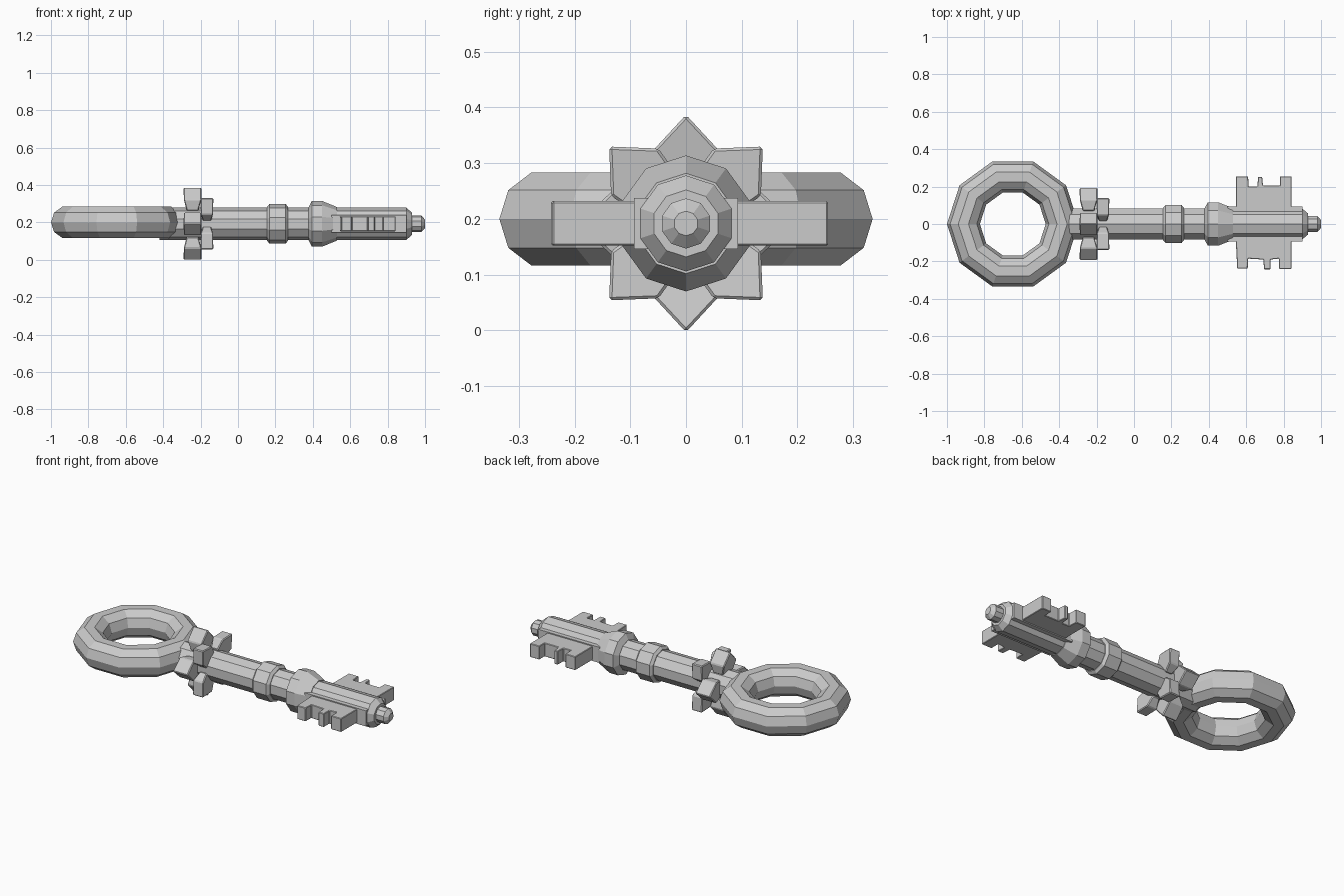
import bpy, bmesh
from math import sin, cos, pi

if "Cube" in bpy.data.objects:
    bpy.data.objects.remove(bpy.data.objects["Cube"])

ZC = 0.192  # height of the shaft axis


def finish(name, bm, bevel=0):
    bmesh.ops.recalc_face_normals(bm, faces=bm.faces)
    mesh = bpy.data.meshes.new(name)
    bm.to_mesh(mesh)
    bm.free()
    obj = bpy.data.objects.new(name, mesh)
    bpy.context.collection.objects.link(obj)
    if bevel:
        mod = obj.modifiers.new("bevel", 'BEVEL')
        mod.width = bevel
        mod.segments = 1
    return obj


def lathe(name, profile, sides=10):
    """Faceted solid around the shaft axis from (x, radius) pairs."""
    bm = bmesh.new()
    rings = [[bm.verts.new((x, r * sin(2 * pi * i / sides), ZC + r * cos(2 * pi * i / sides)))
              for i in range(sides)] for x, r in profile]
    for a, b in zip(rings, rings[1:]):
        for i in range(sides):
            j = (i + 1) % sides
            bm.faces.new((a[i], a[j], b[j], b[i]))
    bm.faces.new(rings[0])
    bm.faces.new(rings[-1])
    return finish(name, bm)


def plate(name, outline, z0, z1, bevel=0):
    """Top-view outline extruded upward."""
    bm = bmesh.new()
    face = bm.faces.new([bm.verts.new((x, y, z0)) for x, y in outline])
    res = bmesh.ops.extrude_face_region(bm, geom=[face])
    for v in res["geom"]:
        if isinstance(v, bmesh.types.BMVert):
            v.co.z = z1
    return finish(name, bm, bevel)


# Bow ring
bpy.ops.mesh.primitive_torus_add(major_segments=10, minor_segments=10, major_radius=0.264,
                                 minor_radius=0.088, location=(-0.648, 0, 0.2))
bpy.context.object.name = "bow_ring"

# Shaft with collars and stepped tip
lathe("shaft", [(-0.42, 0.086), (0.9, 0.086), (0.93, 0.06), (0.93, 0.045),
                (0.98, 0.045), (1.0, 0.022)])
lathe("middle_collar", [(0.155, 0.09), (0.168, 0.106), (0.255, 0.106), (0.268, 0.09)])
lathe("front_collar", [(0.378, 0.09), (0.395, 0.122), (0.45, 0.122), (0.528, 0.09)])

# Two rows of four spikes around the shaft, narrowing toward the axis
for row, xc, half, start in (("rear", -0.243, 0.048, 0), ("front", -0.166, 0.034, pi / 4)):
    bm = bmesh.new()
    for k in range(4):
        a = start + k * pi / 2
        kite = [(0.195, 0, 1), (0.13, 0.06, 1), (0.07, 0.05, 0.65),
                (0.07, -0.05, 0.65), (0.13, -0.06, 1)]
        ends = [[bm.verts.new((xc + s * half * w, r * sin(a) + t * cos(a),
                               ZC + r * cos(a) - t * sin(a))) for r, t, w in kite]
                for s in (-1, 1)]
        bm.faces.new(ends[0])
        bm.faces.new(ends[1])
        for i in range(5):
            j = (i + 1) % 5
            bm.faces.new((ends[0][i], ends[0][j], ends[1][j], ends[1][i]))
    finish(row + "_spikes", bm, 0.005)

# Frame that holds the teeth
plate("bit_frame", [(0.5, -0.093), (0.9, -0.093), (0.9, 0.093), (0.5, 0.093)],
      ZC - 0.046, ZC + 0.046)

# Toothed bit on both sides of the shaft
bit = [(0.545, 0.255), (0.61, 0.255), (0.613, 0.2), (0.66, 0.2), (0.663, 0.252), (0.685, 0.252),
       (0.69, 0.205), (0.78, 0.205), (0.78, 0.255), (0.842, 0.255), (0.842, -0.24),
       (0.775, -0.24), (0.775, -0.185), (0.73, -0.19), (0.73, -0.242), (0.695, -0.242),
       (0.692, -0.19), (0.61, -0.185), (0.608, -0.238), (0.552, -0.238), (0.545, -0.1)]
plate("bit_teeth", bit, ZC - 0.04, ZC + 0.04, 0.003)
